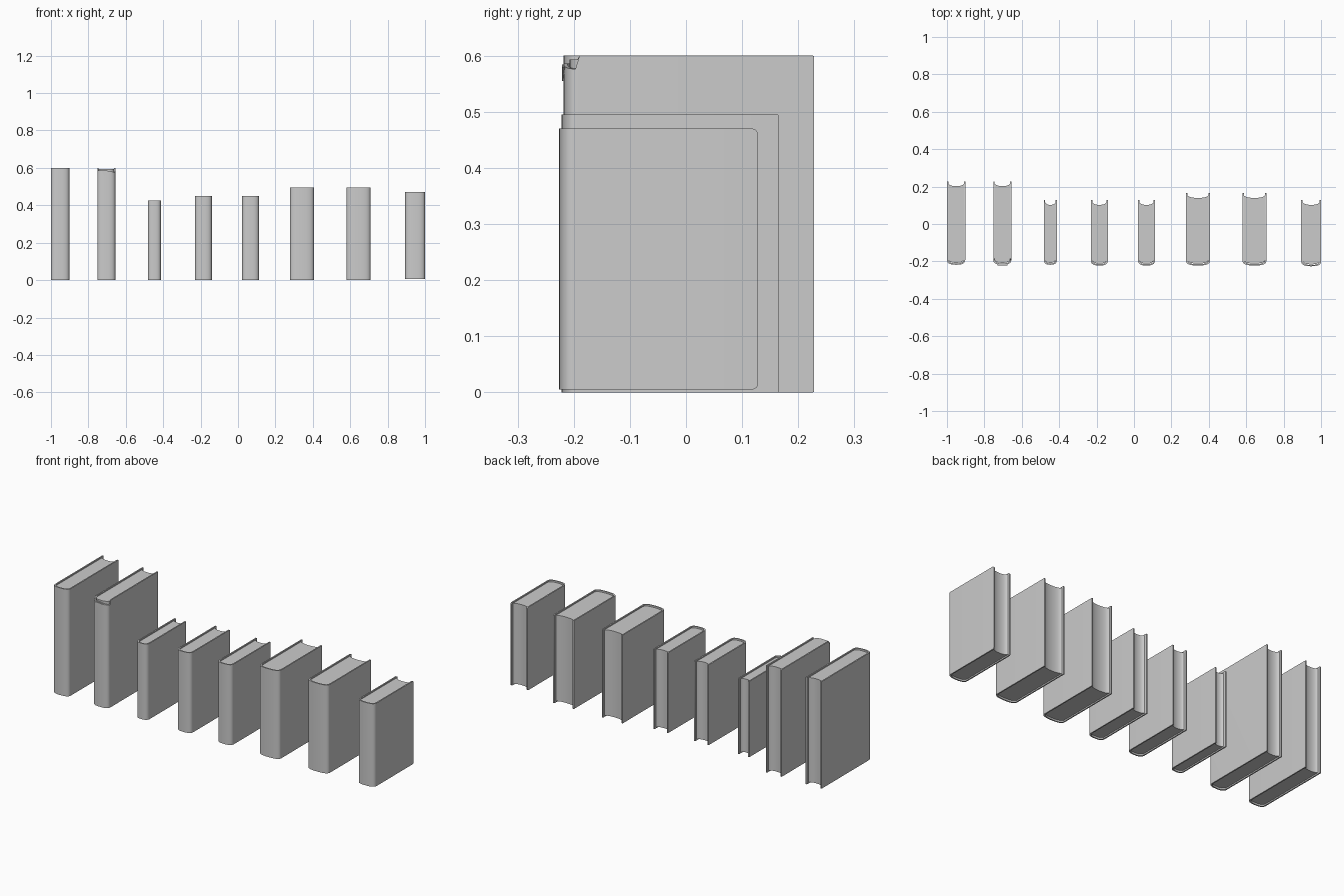
import bpy, bmesh, math

if "Cube" in bpy.data.objects:
    bpy.data.objects.remove(bpy.data.objects["Cube"])

grey = bpy.data.materials.new("plain grey")
grey.use_nodes = True
COLOUR = (0.6, 0.6, 0.6, 1)
grey.diffuse_color = COLOUR
grey.node_tree.nodes["Principled BSDF"].inputs["Base Color"].default_value = COLOUR

BOARD = 0.007   # cover thickness
INSET = 0.007   # pages sit below the cover edges
STEPS = 20


def spine_arc(half, front, depth):
    """Rounded spine from the +x side to the -x side."""
    pts = []
    for i in range(STEPS + 1):
        a = math.pi * i / STEPS
        c, s = math.cos(a), math.sin(a)
        x = half * math.copysign(abs(c) ** 0.75, c)
        pts.append((x, front + depth * (1 - abs(s) ** 0.75)))
    return pts


def finish(bm, name):
    bmesh.ops.recalc_face_normals(bm, faces=bm.faces)
    mesh = bpy.data.meshes.new(name)
    bm.to_mesh(mesh)
    bm.free()
    mesh.materials.append(grey)
    obj = bpy.data.objects.new(name, mesh)
    bpy.context.collection.objects.link(obj)
    bpy.ops.object.select_all(action="DESELECT")
    obj.select_set(True)
    bpy.context.view_layer.objects.active = obj
    bpy.ops.object.shade_smooth_by_angle(angle=math.radians(35))
    return obj


def cover(name, cx, half, front, back, height, depth, corner, torn):
    """Folded board: a U-shaped wall with optional rounded corners."""
    def path(inset):
        arc = spine_arc(half - inset, front + inset, depth)
        edge = [back - corner * (1 - math.sin(k * math.pi / 8)) for k in range(5)]
        side = [(half - inset, y) for y in reversed(edge)]
        return side + arc + [(-x, y) for x, y in reversed(side)]

    def drop(y):
        d = max(0, y - (back - corner))
        return corner - math.sqrt(max(0, corner ** 2 - d ** 2))

    bm = bmesh.new()
    rings = []
    for px, qx in zip(path(0), path(BOARD)):
        low, top = drop(px[1]), height - drop(px[1])
        if torn and px[1] < front + depth * 0.9:
            # chipped spine head, lower toward one side
            top -= 0.014 + 0.01 * max(0, px[0] / half)
        rings.append([bm.verts.new((cx + p[0], p[1], z))
                      for p, z in ((px, low), (px, top), (qx, top), (qx, low))])
    for a, b in zip(rings, rings[1:]):
        for k in range(4):
            n = (k + 1) % 4
            bm.faces.new((a[k], a[n], b[n], b[k]))
    bm.faces.new(rings[0])
    bm.faces.new(rings[-1])
    bmesh.ops.remove_doubles(bm, verts=bm.verts, dist=0.00001)
    return finish(bm, name)


def pages(name, cx, half, front, back, height, depth):
    """Page block with a hollow fore edge."""
    inner = half - BOARD * 0.9
    outline = spine_arc(inner, front + BOARD * 1.5, depth)
    for i in range(13):
        u = -1 + i / 6
        hollow = 0.018 * math.sqrt(1 - 0.95 * u * u)
        outline.append((inner * u, back - 0.008 - hollow))
    bm = bmesh.new()
    face = bm.faces.new([bm.verts.new((cx + x, y, INSET)) for x, y in outline])
    out = bmesh.ops.extrude_face_region(bm, geom=[face])
    for v in out["geom"]:
        if isinstance(v, bmesh.types.BMVert):
            v.co.z = height - INSET
    return finish(bm, name)


# left edge, right edge, spine front, fore edge, height, corner radius
BOOKS = [
    (-1.0, -0.902, -0.218, 0.228, 0.60, 0.002),
    (-0.752, -0.656, -0.218, 0.228, 0.60, 0.002),
    (-0.482, -0.412, -0.218, 0.128, 0.425, 0.002),
    (-0.23, -0.14, -0.222, 0.128, 0.45, 0.002),
    (0.022, 0.112, -0.222, 0.128, 0.45, 0.002),
    (0.278, 0.406, -0.222, 0.165, 0.495, 0.002),
    (0.58, 0.708, -0.222, 0.165, 0.495, 0.002),
    (0.894, 1.0, -0.226, 0.128, 0.47, 0.010),
]

for i, (x0, x1, front, back, height, corner) in enumerate(BOOKS):
    cx, half = (x0 + x1) / 2, (x1 - x0) / 2
    torn = i == 1
    c = cover(f"book_{i + 1}_cover", cx, half, front, back, height, 0.028, corner, torn)
    p = pages(f"book_{i + 1}_pages", cx, half, front, back, height, 0.028)
    if torn:
        # loose flap folded over the chipped spine head
        bm = bmesh.new()
        f = front - 0.003
        tri = [(-0.25, height - 0.045), (0.6, height - 0.02), (-0.55, height - 0.016)]
        face = bm.faces.new([bm.verts.new((cx + half * u, f, z)) for u, z in tri])
        ext = bmesh.ops.extrude_face_region(bm, geom=[face])
        for v in ext["geom"]:
            if isinstance(v, bmesh.types.BMVert):
                v.co.y += 0.006
        finish(bm, "torn_spine_flap")
    elif i == 7:
        # last book floats a hair above the ground
        for part in (c, p):
            part.scale.z = (height - 0.005) / height
            part.location.z = 0.005
